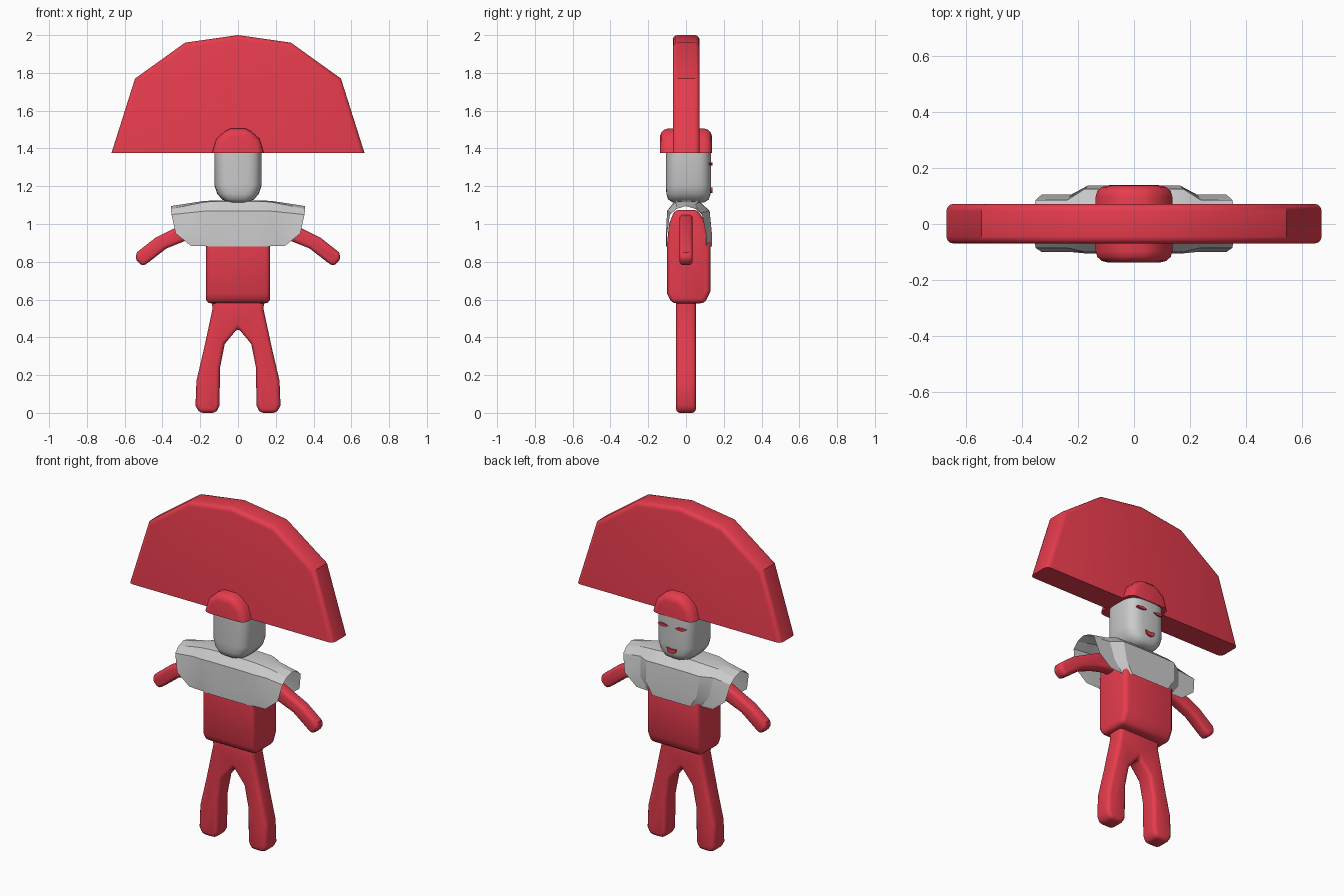
import bpy, bmesh, math
from mathutils import Vector

if "Cube" in bpy.data.objects:
    bpy.data.objects.remove(bpy.data.objects["Cube"])

red = bpy.data.materials.new("red")
red.diffuse_color = (0.8, 0.045, 0.075, 1)
red.use_nodes = True
red.node_tree.nodes["Principled BSDF"].inputs["Base Color"].default_value = red.diffuse_color


def finish(bm, name, mat=None, angle=35):
    bmesh.ops.recalc_face_normals(bm, faces=bm.faces)
    me = bpy.data.meshes.new(name)
    bm.to_mesh(me)
    bm.free()
    ob = bpy.data.objects.new(name, me)
    bpy.context.collection.objects.link(ob)
    if mat:
        me.materials.append(mat)
    bpy.ops.object.select_all(action='DESELECT')
    ob.select_set(True)
    bpy.context.view_layer.objects.active = ob
    bpy.ops.object.shade_smooth_by_angle(angle=math.radians(angle))
    return ob


def slab(name, pts, d0, d1, bevel=0.0, axis='y', flat_base=False, mat=red):
    """Extrude a profile along y (points are x,z) or along x (points are y,z)."""
    bm = bmesh.new()
    place = (lambda p, d: (p[0], d, p[1])) if axis == 'y' else (lambda p, d: (d, p[0], p[1]))
    a = [bm.verts.new(place(p, d0)) for p in pts]
    b = [bm.verts.new(place(p, d1)) for p in pts]
    bm.faces.new(a)
    bm.faces.new(b[::-1])
    n = len(pts)
    for i in range(n):
        bm.faces.new((a[i], a[(i + 1) % n], b[(i + 1) % n], b[i]))
    bmesh.ops.recalc_face_normals(bm, faces=bm.faces)
    if bevel:
        low = min(v.co.z for v in bm.verts) + 1e-4
        edges = [e for e in bm.edges if e.calc_face_angle() > math.radians(40)
                 and not (flat_base and all(v.co.z < low for v in e.verts))]
        bmesh.ops.bevel(bm, geom=edges, offset=bevel, segments=3, profile=0.5,
                        affect='EDGES', clamp_overlap=True)
    return finish(bm, name, mat)


def mirrored(half):
    """Complete a right-hand profile with its mirror image."""
    return half + [(-x, z) for x, z in reversed(half) if x > 1e-6]


# Fan headdress and cap
slab("fan_headdress", mirrored([(0, 2.0), (0.28, 1.96), (0.545, 1.77), (0.67, 1.375)]),
     -0.07, 0.072, 0.025, flat_base=True)
slab("cap", mirrored([(0.04, 1.505), (0.07, 1.49), (0.115, 1.45), (0.137, 1.375)]),
     -0.137, 0.137, 0.04, flat_base=True)

# Head: stacked rounded-square rings
bm = bmesh.new()
rings = []
for z, rx, ry in [(1.115, 0.05, 0.085), (1.13, 0.085, 0.108), (1.16, 0.11, 0.117),
                  (1.205, 0.125, 0.12), (1.40, 0.125, 0.12)]:
    ring = []
    for i in range(32):
        t = math.tau * i / 32
        c, s = math.cos(t), math.sin(t)
        ring.append(bm.verts.new((rx * math.copysign(abs(c) ** 0.6, c),
                                  0.013 + ry * math.copysign(abs(s) ** 0.6, s), z)))
    rings.append(ring)
for lo, hi in zip(rings, rings[1:]):
    for i in range(32):
        j = (i + 1) % 32
        bm.faces.new((lo[i], lo[j], hi[j], hi[i]))
bm.faces.new(rings[0])
bm.faces.new(rings[-1])
finish(bm, "head", None, 50)

# Face details, on the +y side
for side, s in (("left", -1), ("right", 1)):
    slab(side + "_eye", [(s * x, z) for x, z in
         [(0.025, 1.318), (0.045, 1.31), (0.07, 1.31), (0.09, 1.32), (0.07, 1.326), (0.045, 1.326)]],
         0.11, 0.139)
slab("mouth", mirrored([(0, 1.186), (0.03, 1.192), (0.026, 1.172), (0.012, 1.163)]), 0.11, 0.139)

# Torso, profile seen from the side
slab("torso", [(-0.1, 0.63), (-0.075, 0.58), (0.1, 0.58), (0.13, 0.645), (0.13, 0.9),
               (0.11, 1.0), (0.06, 1.075), (-0.06, 1.075), (-0.09, 1.0), (-0.1, 0.9)],
     -0.17, 0.17, 0.025, axis='x')

# Arms
for side, s in (("left", -1), ("right", 1)):
    slab(side + "_arm", [(s * x, z) for x, z in
         [(0.13, 1.06), (0.22, 1.035), (0.31, 0.99), (0.44, 0.925), (0.535, 0.85), (0.545, 0.815),
          (0.505, 0.775), (0.47, 0.8), (0.38, 0.87), (0.28, 0.91), (0.2, 0.93), (0.13, 0.93)]],
         -0.035, 0.035, 0.02)

# Legs joined at the hips
slab("legs", mirrored([(0, 0.45), (0.07, 0.365), (0.095, 0.24), (0.098, 0.04), (0.115, 0.0),
                       (0.205, 0.0), (0.225, 0.04), (0.22, 0.17), (0.18, 0.34), (0.135, 0.55),
                       (0.14, 0.61)]),
     -0.053, 0.053, 0.022)

# Collar: open sheet draped over the shoulders
# rows: y at centre, y at wing, x at wing end, z at centre, z at wing end
front = [(-0.106, -0.1, 0.25, 0.88, 0.885), (-0.106, -0.1, 0.33, 0.95, 0.95),
         (-0.1, -0.085, 0.352, 1.07, 1.05), (-0.06, -0.05, 0.355, 1.12, 1.08)]
back = [(0.137, 0.105, 0.25, 0.88, 0.885), (0.137, 0.105, 0.33, 0.95, 0.95),
        (0.125, 0.085, 0.352, 1.07, 1.05), (0.07, 0.05, 0.355, 1.12, 1.08)]
rows = front + [(0, 0, 0.355, 1.125, 1.095)] + back[::-1]
bm = bmesh.new()
grid = []
for yc, yw, xe, zc, ze in rows:
    line = []
    for t in (-1, -0.68, -0.5, -0.3, 0.3, 0.5, 0.68, 1):
        k = max(0, abs(t) - 0.45) / 0.55
        y = yc if abs(t) <= 0.5 else yw
        line.append(bm.verts.new((t * xe, y, zc + (ze - zc) * k)))
    grid.append(line)
for p, q in zip(grid, grid[1:]):
    for i in range(len(p) - 1):
        bm.faces.new((p[i], p[i + 1], q[i + 1], q[i]))
finish(bm, "collar", None, 25)
